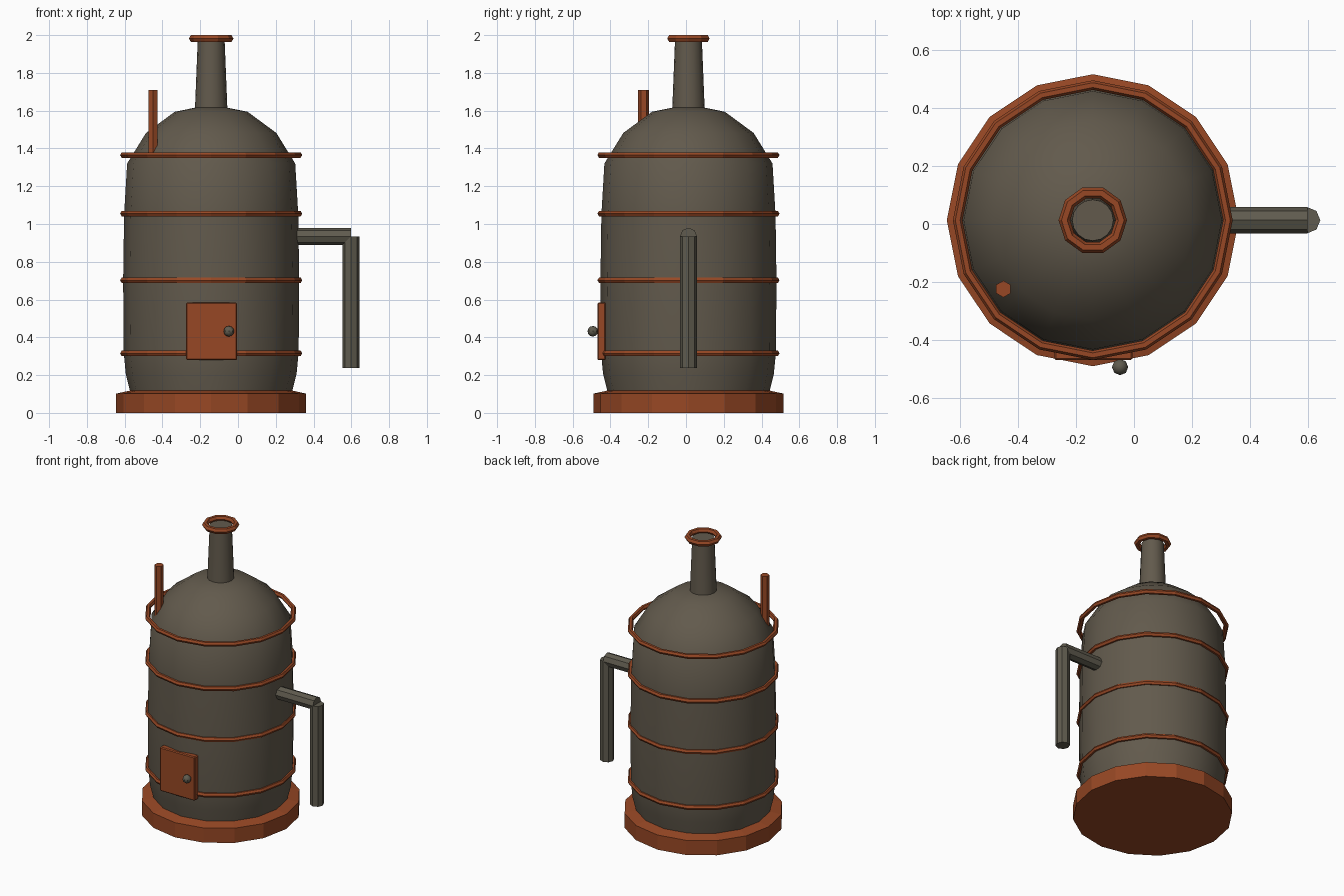
import bpy, bmesh, math
from mathutils import Matrix, Vector

if "Cube" in bpy.data.objects:
    bpy.data.objects.remove(bpy.data.objects["Cube"])

CX, CY = -0.142, 0.013   # boiler axis


def material(name, rgb):
    m = bpy.data.materials.new(name)
    m.diffuse_color = (*rgb, 1)
    m.use_nodes = True
    m.node_tree.nodes["Principled BSDF"].inputs["Base Color"].default_value = m.diffuse_color
    return m


IRON = material("warm grey iron", (0.122, 0.102, 0.073))
PIPE = material("pipe grey", (0.115, 0.105, 0.077))
COPPER = material("rusty copper", (0.31, 0.064, 0.018))


def finish(name, bm, mat, smooth=False):
    bmesh.ops.recalc_face_normals(bm, faces=bm.faces)
    me = bpy.data.meshes.new(name)
    bm.to_mesh(me)
    bm.free()
    me.materials.append(mat)
    ob = bpy.data.objects.new(name, me)
    bpy.context.collection.objects.link(ob)
    if smooth:
        bpy.ops.object.select_all(action='DESELECT')
        ob.select_set(True)
        bpy.context.view_layer.objects.active = ob
        bpy.ops.object.shade_smooth_by_angle(angle=math.radians(40))
    return ob


def lathe(name, profile, sides, mat, smooth=False, closed=False):
    """Spin a (radius, z) profile round the boiler axis; open ends are capped."""
    bm = bmesh.new()
    rings = []
    for r, z in profile:
        rings.append([bm.verts.new((CX + r * math.cos(math.tau * i / sides),
                                    CY + r * math.sin(math.tau * i / sides), z))
                      for i in range(sides)])
    pairs = list(zip(rings, rings[1:]))
    if closed:
        pairs.append((rings[-1], rings[0]))
    for a, b in pairs:
        for i in range(sides):
            j = (i + 1) % sides
            bm.faces.new((a[i], a[j], b[j], b[i]))
    if not closed:
        bm.faces.new(rings[0])
        bm.faces.new(rings[-1])
    return finish(name, bm, mat, smooth)


def hoop(name, r, z, minor, sides):
    prof = [(r + minor * math.cos(math.tau * k / 6), z + minor * math.sin(math.tau * k / 6))
            for k in range(6)]
    return lathe(name, prof, sides, COPPER, closed=True)


def rod(name, start, end, r, sides, mat, turn=0):
    a, b = Vector(start), Vector(end)
    bm = bmesh.new()
    rot = (b - a).to_track_quat('Z', 'Y').to_matrix().to_4x4()
    bmesh.ops.create_cone(bm, cap_ends=True, segments=sides, radius1=r, radius2=r,
                          depth=(b - a).length,
                          matrix=Matrix.Translation((a + b) / 2) @ rot @ Matrix.Rotation(turn, 4, 'Z'))
    return finish(name, bm, mat)


# Base plinth, domed boiler body and chimney
lathe("base", [(0.503, 0), (0.503, 0.102), (0.43, 0.118)], 16, COPPER)
lathe("boiler_body", [(0.425, 0.08), (0.43, 0.118), (0.452, 0.206), (0.463, 0.32), (0.466, 0.7),
                      (0.461, 1.05), (0.445, 1.32), (0.345, 1.482), (0.193, 1.594),
                      (0.08, 1.617), (0.02, 1.62)], 16, IRON, smooth=True)
lathe("chimney", [(0.087, 1.58), (0.071, 1.978)], 16, IRON, smooth=True)
hoop("chimney_rim", 0.098, 1.982, 0.02, 10)

# Hoops round the body
for n, z in enumerate((0.315, 0.702, 1.055, 1.365)):
    hoop(f"hoop_{n + 1}", 0.4655, z, 0.0165, 16)

# Fire door with its knob
bm = bmesh.new()
bmesh.ops.create_cube(bm, size=1, matrix=Matrix.Translation((-0.14, -0.447, 0.432))
                      @ Matrix.Diagonal((0.27, 0.044, 0.305, 1)))
bmesh.ops.bevel(bm, geom=bm.edges[:], offset=0.006, segments=1, affect='EDGES')
finish("fire_door", bm, COPPER)

bm = bmesh.new()
bmesh.ops.create_uvsphere(bm, u_segments=8, v_segments=6, radius=0.028,
                          matrix=Matrix.Translation((-0.048, -0.493, 0.432)))
finish("door_knob", bm, PIPE, smooth=True)

# Side outlet pipe: horizontal run, then the drop
rod("outlet_pipe", (0.2, CY, 0.935), (0.598, CY, 0.935), 0.045, 8, PIPE)
rod("drop_pipe", (0.597, CY, 0.238), (0.597, CY, 0.935), 0.045, 8, PIPE)

# Thin vent pipe on the dome
rod("vent_pipe", (-0.45, -0.224, 1.3), (-0.45, -0.224, 1.71), 0.029, 6, COPPER)
